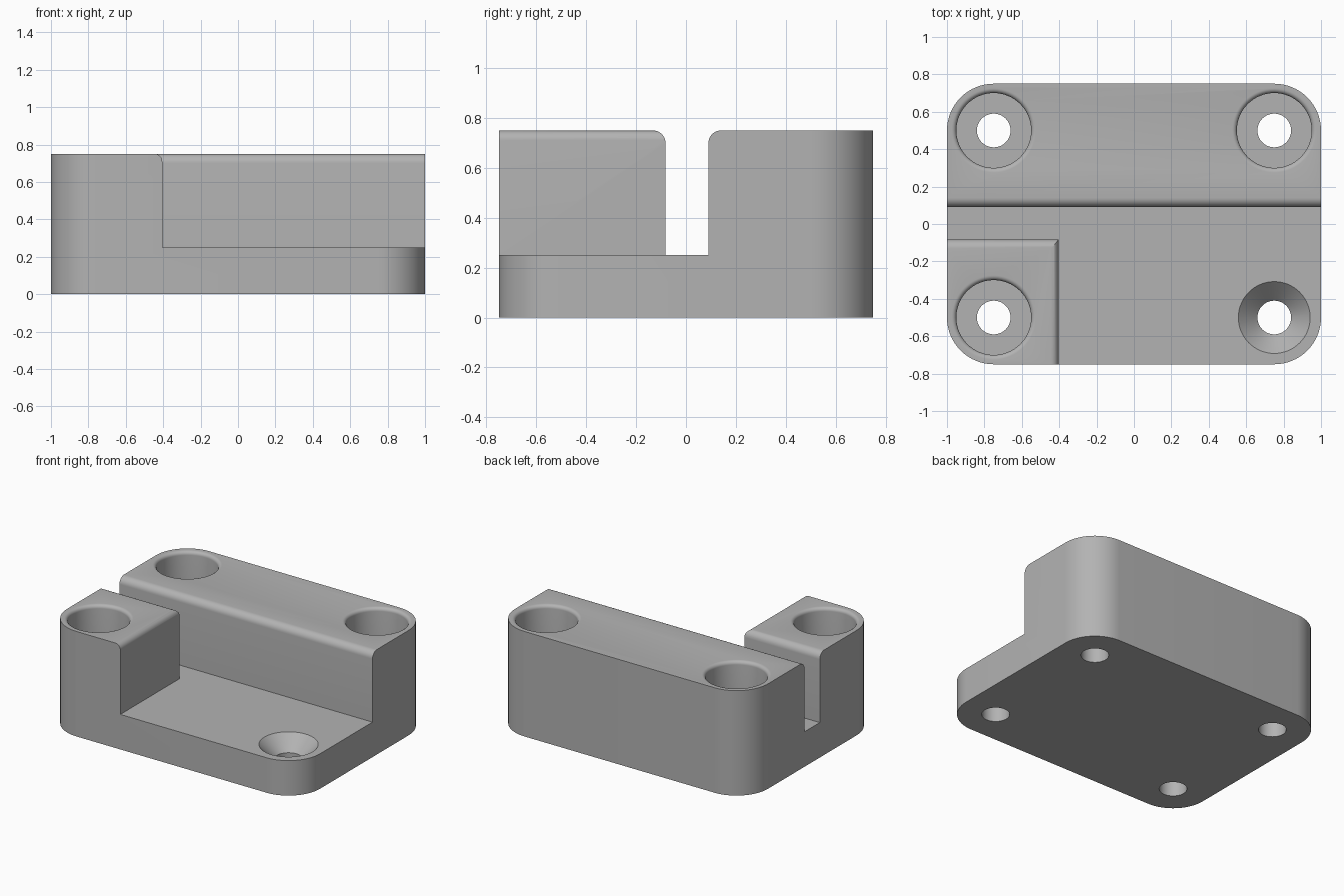
import bpy, bmesh
from math import cos, sin, pi, radians
from mathutils import Vector

if "Cube" in bpy.data.objects:
    bpy.data.objects.remove(bpy.data.objects["Cube"], do_unlink=True)

grey = bpy.data.materials.new("plain grey")
grey.use_nodes = True
COLOUR = (0.45, 0.45, 0.45, 1)
grey.diffuse_color = COLOUR
grey.node_tree.nodes["Principled BSDF"].inputs["Base Color"].default_value = COLOUR

W, D, H, BASE = 1.0, 0.75, 0.75, 0.25   # half width, half depth, height, base height
TOP = 1.0                               # top of the cutters


def arc(cx, cy, r, a0, a1, n):
    """Points on an arc, angles in degrees."""
    steps = [radians(a0 + (a1 - a0) * i / n) for i in range(n + 1)]
    return [(cx + r * cos(a), cy + r * sin(a)) for a in steps]


def make_object(name, bm):
    bmesh.ops.recalc_face_normals(bm, faces=bm.faces)
    mesh = bpy.data.meshes.new(name)
    bm.to_mesh(mesh)
    bm.free()
    mesh.materials.append(grey)
    obj = bpy.data.objects.new(name, mesh)
    bpy.context.collection.objects.link(obj)
    return obj


def prism(name, points, direction):
    """Extrude a closed outline of 3D points."""
    bm = bmesh.new()
    face = bm.faces.new([bm.verts.new(p) for p in points])
    ext = bmesh.ops.extrude_face_region(bm, geom=[face])
    moved = [v for v in ext["geom"] if isinstance(v, bmesh.types.BMVert)]
    bmesh.ops.translate(bm, verts=moved, vec=direction)
    return make_object(name, bm)


def lathe(name, profile, x, y, steps=64):
    """Revolve an (r, z) profile about an upright axis; both ends lie on the axis."""
    bm = bmesh.new()
    verts = [bm.verts.new((r, 0, z)) for r, z in profile]
    edges = [bm.edges.new(pair) for pair in zip(verts, verts[1:])]
    bmesh.ops.spin(bm, geom=verts + edges, cent=(0, 0, 0), axis=(0, 0, 1),
                   angle=2 * pi, steps=steps)
    bmesh.ops.remove_doubles(bm, verts=bm.verts, dist=1e-5)
    bmesh.ops.translate(bm, verts=bm.verts, vec=(x, y, 0))
    return make_object(name, bm)


# Body: block with rounded upright corners
R = 0.25
outline = []
for i, (sx, sy) in enumerate([(1, 1), (-1, 1), (-1, -1), (1, -1)]):
    outline += arc(sx * (W - R), sy * (D - R), R, 90 * i, 90 * i + 90, 16)
body = prism("mounting_block", [(x, y, 0) for x, y in outline], Vector((0, 0, H)))

# Cross slot with rounded top edges
F, SLOT_FRONT, SLOT_BACK = 0.05, -0.082, 0.09
slot = ([(SLOT_FRONT, BASE), (SLOT_BACK, BASE)]
        + arc(SLOT_BACK + F, H - F, F, 180, 90, 8)
        + [(SLOT_BACK + F, TOP), (SLOT_FRONT - F, TOP)]
        + arc(SLOT_FRONT - F, H - F, F, 90, 0, 8))
cutters = [prism("slot_cutter", [(-1.2, y, z) for y, z in slot], Vector((2.4, 0, 0)))]

# Front step, rounded where it meets the corner post
G, POST = 0.04, -0.405
step = ([(POST, BASE), (1.2, BASE), (1.2, TOP), (POST - G, TOP)]
        + arc(POST - G, H - G, G, 90, 0, 8))
cutters.append(prism("step_cutter", [(x, -1, z) for x, z in step], Vector((0, 1, 0))))

# Counterbored screw holes with rounded lips, and one countersunk hole
BOLT, HEAD, LIP, SINK = 0.09, 0.2, 0.025, 0.192
bore = ([(0, -0.2), (BOLT, -0.2), (BOLT, BASE), (HEAD, BASE)]
        + arc(HEAD + LIP, H - LIP, LIP, 180, 90, 6)
        + [(HEAD + LIP, TOP), (0, TOP)])
for x, y in [(-0.75, 0.5), (0.75, 0.5), (-0.75, -0.5)]:
    cutters.append(lathe("bore_cutter", bore, x, y))
sink = [(0, -0.2), (BOLT, -0.2), (BOLT, BASE - SINK + BOLT),
        (SINK, BASE), (SINK, TOP), (0, TOP)]
cutters.append(lathe("countersink_cutter", sink, 0.75, -0.5))

# Cut the body, then keep only the finished mesh
for cutter in cutters:
    cutter.hide_render = True
    mod = body.modifiers.new("cut", "BOOLEAN")
    mod.operation, mod.solver, mod.object = "DIFFERENCE", "EXACT", cutter
bpy.context.view_layer.update()
result = bpy.data.meshes.new_from_object(
    body.evaluated_get(bpy.context.evaluated_depsgraph_get()))
body.modifiers.clear()
body.data = result
for cutter in cutters:
    bpy.data.objects.remove(cutter, do_unlink=True)

bpy.ops.object.select_all(action="DESELECT")
body.select_set(True)
bpy.context.view_layer.objects.active = body
bpy.ops.object.shade_smooth_by_angle(angle=radians(30))
